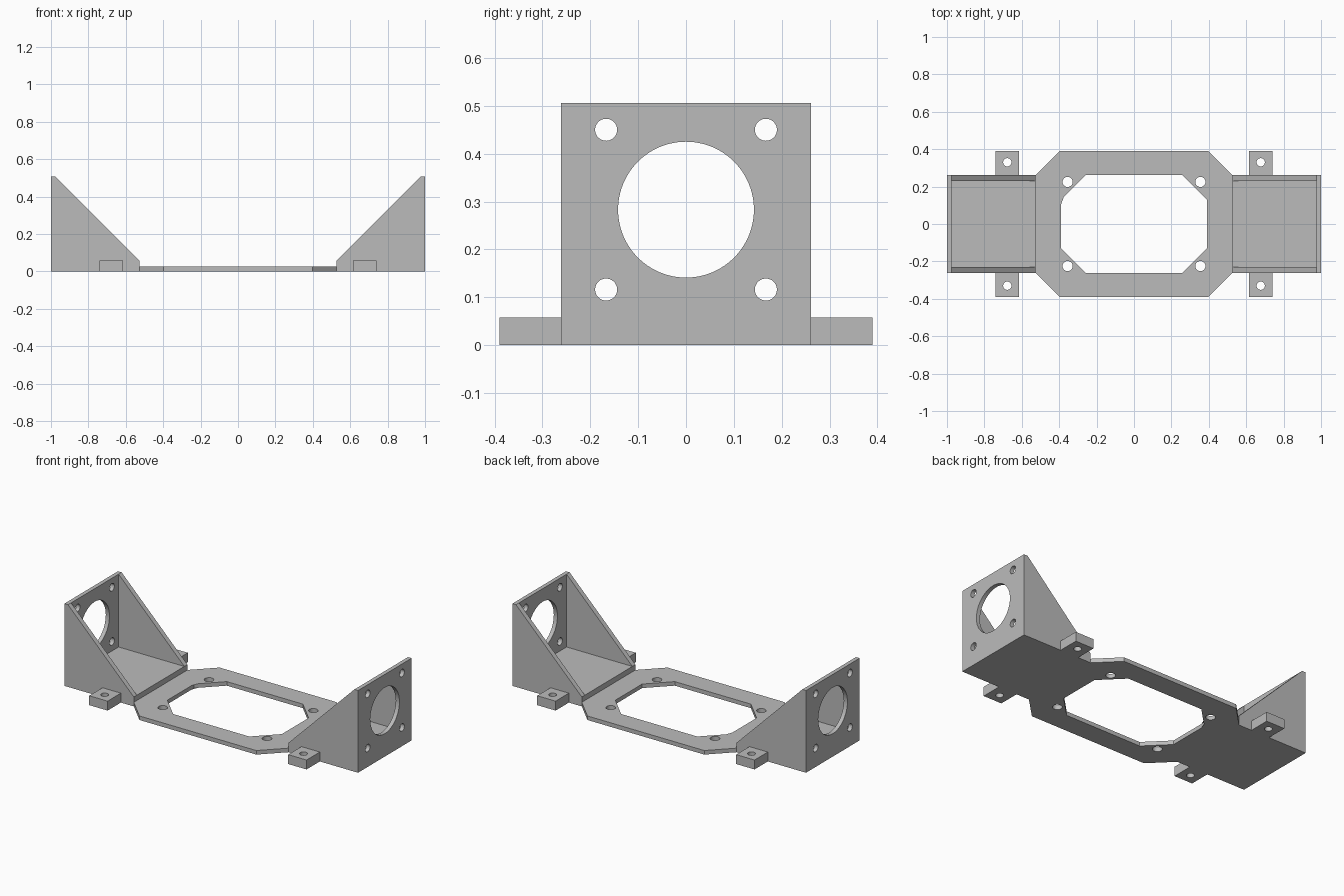
import bpy
import bmesh
from math import cos, sin, tau
from mathutils import Matrix, Vector

cube = bpy.data.objects.get("Cube")
if cube:
    bpy.data.objects.remove(cube, do_unlink=True)

GREY = (0.5, 0.5, 0.5, 1)
mat = bpy.data.materials.new("bracket grey")
mat.use_nodes = True
mat.diffuse_color = GREY
bsdf = next(n for n in mat.node_tree.nodes if n.type == "BSDF_PRINCIPLED")
bsdf.inputs["Base Color"].default_value = GREY

X, Y, Z = Vector((1, 0, 0)), Vector((0, 1, 0)), Vector((0, 0, 1))


def circle(u, v, r, n=48):
    return [(u + r * cos(tau * i / n), v + r * sin(tau * i / n)) for i in range(n)]


def octagon(hx, hy, cut):
    """Rectangle of half sizes hx, hy with its corners cut at 45 degrees."""
    quarter = [(hx, hy - cut), (hx - cut, hy)]
    return (quarter + [(-x, y) for x, y in reversed(quarter)]
            + [(-x, -y) for x, y in quarter] + [(x, -y) for x, y in reversed(quarter)])


def sheet(name, loops, u, v, w, lo, hi, side=1):
    """Outline with holes in the u-v plane, extruded along w from lo to hi."""
    curve = bpy.data.curves.new(name, "CURVE")
    curve.dimensions = "2D"
    curve.fill_mode = "BOTH"
    curve.extrude = (hi - lo) / 2
    for loop in loops:
        spline = curve.splines.new("POLY")
        spline.points.add(len(loop) - 1)
        for point, (a, b) in zip(spline.points, loop):
            point.co = (a, b, 0, 1)
        spline.use_cyclic_u = True
    temp = bpy.data.objects.new(name + " outline", curve)
    bpy.context.collection.objects.link(temp)
    bpy.context.view_layer.update()
    mesh = bpy.data.meshes.new_from_object(
        temp.evaluated_get(bpy.context.evaluated_depsgraph_get()))
    bpy.data.objects.remove(temp, do_unlink=True)

    # Stand the sheet in its plane, mirroring it for the right-hand side
    frame = Matrix((u, v, w)).transposed().to_4x4()
    frame.translation = w * (lo + hi) / 2
    bm = bmesh.new()
    bm.from_mesh(mesh)
    bm.transform(Matrix.Diagonal((side, 1, 1, 1)) @ frame)
    bmesh.ops.remove_doubles(bm, verts=bm.verts, dist=0.0001)
    bmesh.ops.recalc_face_normals(bm, faces=bm.faces)
    bm.to_mesh(mesh)
    bm.free()
    mesh.materials.clear()
    mesh.materials.append(mat)
    obj = bpy.data.objects.new(name, mesh)
    bpy.context.collection.objects.link(obj)
    bpy.ops.object.select_all(action="DESELECT")
    obj.select_set(True)
    bpy.context.view_layer.objects.active = obj
    bpy.ops.object.shade_smooth_by_angle(angle=0.5)
    return obj


SIGNS = (1, -1)
INNER, BACK = 0.527, 0.975       # bracket floor edge, inside of end wall
HALF, WALL, FLOOR, TOP = 0.261, 0.03, 0.058, 0.506
TAB_IN, TAB_OUT, TAB_Y = 0.615, 0.74, 0.39

# Thin centre frame with an octagonal window and four screw holes
screws = [circle(sx * 0.355, sy * 0.225, 0.027) for sx in SIGNS for sy in SIGNS]
sheet("centre_frame", [octagon(INNER, TAB_Y, 0.129), octagon(0.39, HALF, 0.131)] + screws,
      X, Y, Z, 0, 0.025)

for side, label in ((1, "left"), (-1, "right")):
    # Bracket floor with its two drilled mounting tabs
    edge = [(INNER, HALF), (TAB_IN, HALF), (TAB_IN, TAB_Y),
            (TAB_OUT, TAB_Y), (TAB_OUT, HALF), (1, HALF)]
    outline = edge + [(x, -y) for x, y in reversed(edge)]
    holes = [circle((TAB_IN + TAB_OUT) / 2, s * 0.33, 0.022) for s in SIGNS]
    sheet(label + "_bracket_floor", [outline] + holes, X, Y, Z, 0, FLOOR, side)

    # End wall with a large bore and four bolt holes
    wall = [(-HALF, FLOOR), (HALF, FLOOR), (HALF, TOP), (-HALF, TOP)]
    bolts = [circle(s * 0.167, 0.283 + t * 0.167, 0.023) for s in SIGNS for t in SIGNS]
    sheet(label + "_end_wall", [wall, circle(0, 0.283, 0.142, 96)] + bolts,
          Y, Z, X, BACK, 1, side)

    # Triangular gussets joining the floor to the end wall
    gusset = [(INNER, FLOOR), (BACK, FLOOR), (BACK, TOP)]
    for place, lo in (("front", -HALF), ("back", HALF - WALL)):
        sheet(label + "_" + place + "_gusset", [gusset], X, Z, Y, lo, lo + WALL, side)
